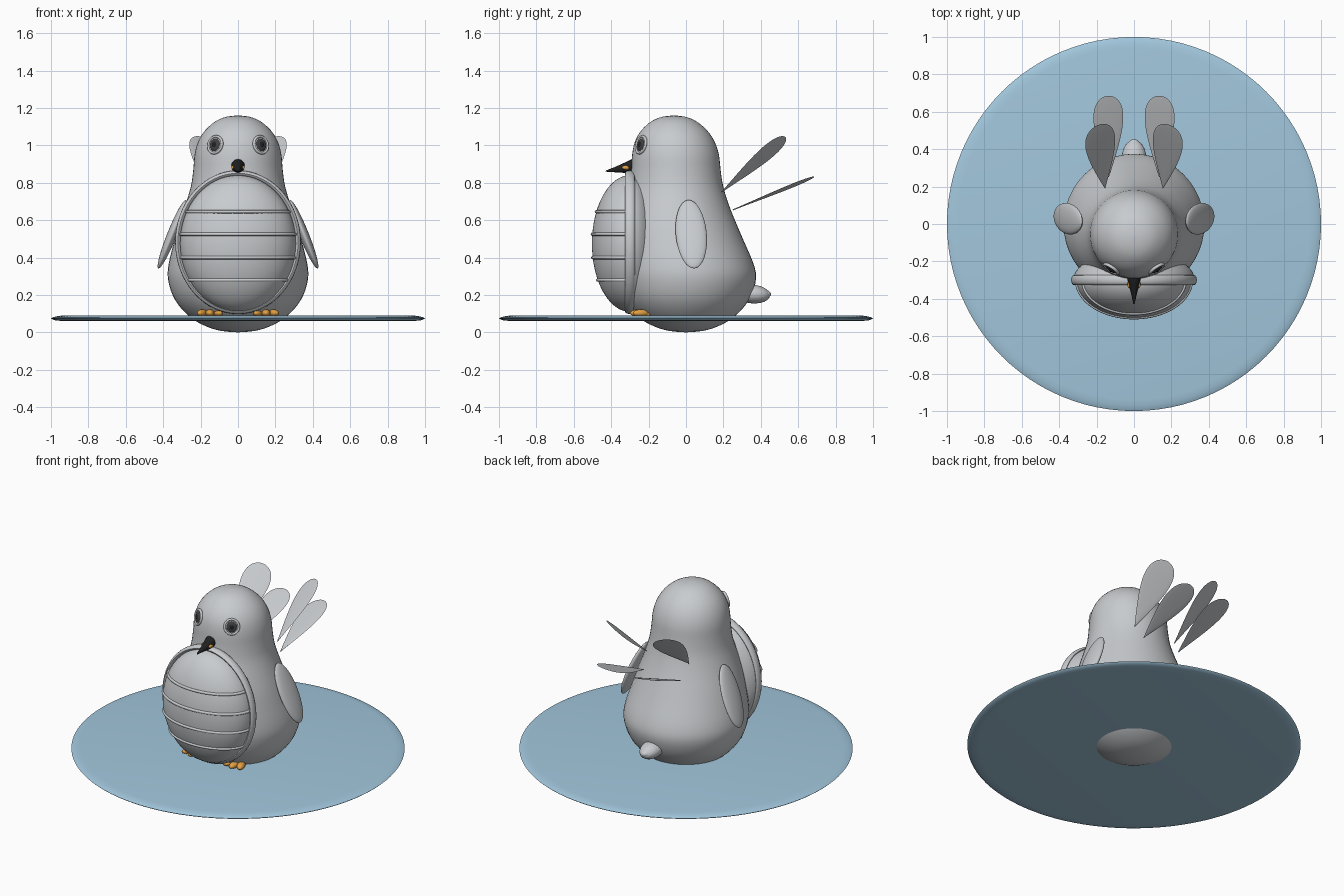
import bpy, bmesh, math
from mathutils import Matrix, Vector, Euler

if "Cube" in bpy.data.objects:
    bpy.data.objects.remove(bpy.data.objects["Cube"])

TAU = 2 * math.pi


def material(name, rgb):
    m = bpy.data.materials.new(name)
    m.diffuse_color = (*rgb, 1)
    m.use_nodes = True
    m.node_tree.nodes["Principled BSDF"].inputs["Base Color"].default_value = m.diffuse_color
    return m


GREY = material("pale_grey", (0.58, 0.60, 0.62))
BLUE = material("ice_blue", (0.36, 0.57, 0.72))
ORANGE = material("orange", (0.78, 0.36, 0.06))
BLACK = material("near_black", (0.015, 0.015, 0.015))
DARK = material("charcoal", (0.05, 0.05, 0.055))


def surface(name, f, nu, nv, mat, matrix=Matrix(), angle=50, solid=True):
    """Mesh from f(u, v), u and v in 0..1; touching seams are welded."""
    bm = bmesh.new()
    g = [[bm.verts.new(f(i / nu, j / nv)) for j in range(nv + 1)] for i in range(nu + 1)]
    for i in range(nu):
        for j in range(nv):
            bm.faces.new((g[i][j], g[i + 1][j], g[i + 1][j + 1], g[i][j + 1]))
    bmesh.ops.remove_doubles(bm, verts=bm.verts, dist=1e-5)
    if solid:
        bmesh.ops.recalc_face_normals(bm, faces=bm.faces)
    bm.transform(matrix)
    me = bpy.data.meshes.new(name)
    bm.to_mesh(me)
    bm.free()
    me.materials.append(mat)
    ob = bpy.data.objects.new(name, me)
    bpy.context.collection.objects.link(ob)
    bpy.ops.object.select_all(action='DESELECT')
    ob.select_set(True)
    bpy.context.view_layer.objects.active = ob
    bpy.ops.object.shade_smooth_by_angle(angle=math.radians(angle))
    return ob


def loft(name, rows, mat, n=48, steps=3, angle=50):
    """Smooth stack of circles; rows are (centre y, z, radius)."""
    def at(u):
        x = u * (len(rows) - 1)
        i = min(int(x), len(rows) - 2)
        t = x - i
        p = [Vector(rows[max(0, min(len(rows) - 1, i + k))]) for k in (-1, 0, 1, 2)]
        return 0.5 * (2 * p[1] + (p[2] - p[0]) * t + (2 * p[0] - 5 * p[1] + 4 * p[2] - p[3]) * t * t
                      + (3 * p[1] - p[0] - 3 * p[2] + p[3]) * t ** 3)

    def f(u, v):
        y, z, r = at(u)
        return r * math.sin(TAU * v), y + r * math.cos(TAU * v), z
    return surface(name, f, (len(rows) - 1) * steps, n, mat, angle=angle)


def ellipsoid(name, loc, size, mat, rot=(0, 0, 0), n=24, matrix=None):
    def f(u, v):
        s = math.sin(math.pi * u)
        return (size[0] * s * math.cos(TAU * v), size[1] * s * math.sin(TAU * v),
                size[2] * math.cos(math.pi * u))
    m = matrix or Matrix.Translation(loc) @ Euler([math.radians(a) for a in rot]).to_matrix().to_4x4()
    return surface(name, f, n // 2, n, mat, m)


def ring(name, rx, ry, tube, depth, mat, matrix, n=64):
    """Oval hoop in the local XY plane."""
    def f(u, v):
        a, b = TAU * u, TAU * v
        k = tube * math.cos(b)
        return (rx + k) * math.cos(a), (ry + k) * math.sin(a), depth * math.sin(b)
    return surface(name, f, n, 12, mat, matrix)


# Ice disc with rounded rim
rim = [(0, .06), (.93, .06), (.975, .064), (.995, .071), (1, .076), (.99, .081), (.97, .086), (.94, .09), (0, .09)]


def disc(u, v):
    r, z = rim[round(u * (len(rim) - 1))]
    return r * math.cos(TAU * v), r * math.sin(TAU * v), z


surface("ice_disc", disc, len(rim) - 1, 96, BLUE)

# Body and head in one piece
loft("body", [(0, 0, 0), (0, .008, .09), (0, .03, .165), (0, .07, .24), (0, .13, .305),
              (0, .20, .35), (0, .29, .375), (-.01, .37, .37), (-.03, .48, .343), (-.045, .58, .315),
              (-.052, .68, .282), (-.053, .78, .252), (-.054, .87, .239), (-.056, .95, .232),
              (-.06, 1.02, .213), (-.063, 1.08, .176), (-.065, 1.13, .118), (-.065, 1.153, .06),
              (-.065, 1.16, 0)], GREY)

# Tail stub
ellipsoid("tail", (0, .355, .205), (.065, .095, .05), GREY, (-5, 0, 0))
ellipsoid("tail_tip", (0, .41, .208), (.035, .045, .024), GREY, (-8, 0, 0))

# Shell: domed front, shallower back, rim and bands
SY, SZ = -.3, .475


def half_dome(rx, rz, depth):
    def f(u, v):
        s, c = math.sin(math.pi / 2 * u), math.cos(math.pi / 2 * u)
        return rx * s * math.cos(TAU * v), SY + depth * c, SZ + rz * s * math.sin(TAU * v)
    return f


surface("shell_front", half_dome(.31, .365, -.203), 20, 64, GREY)
surface("shell_back", half_dome(.325, .375, .16), 14, 64, GREY)
ring("shell_rim", .321, .369, .015, .027, GREY,
     Matrix.Translation((0, SY, SZ + .007)) @ Matrix.Rotation(math.pi / 2, 4, 'X'))


def band(z):
    k = math.sqrt(1 - ((z - SZ) / .365) ** 2)

    def f(u, v):
        a, b = math.pi * (u - .5), TAU * v
        e = .009 * math.cos(b)
        return ((.31 * k + e) * math.sin(a), SY - (.203 * k + e) * math.cos(a),
                z + .009 * math.sin(b))
    return f


for z in (.28, .40, .525, .645):
    surface("shell_band", band(z), 40, 8, GREY)


# Teardrop feather: pointed at the root, round at the end
def feather(name, root, tip, half_width, roll, s):
    a, b = Vector(root), Vector(tip)
    d = b - a
    side = Vector((1, 0, 0))
    side = (side - d.normalized() * side.dot(d.normalized())).normalized()
    up = side.cross(d.normalized())
    r = math.radians(roll)
    w = side * math.cos(r) + up * math.sin(r)
    thick = w.cross(d.normalized()) * .003

    def f(u, v):
        t = 1 - (1 - u) ** 2 if u > .5 else 1.5 * u
        width = half_width * 1.32 * t ** .95 * math.sqrt(max(0, 1 - t ** 3.2))
        p = a + d * t + w * width * math.cos(TAU * v) + thick * math.sin(TAU * v) * (1 - t ** 8)
        return s * p.x, p.y, p.z
    surface(name, f, 28, 16, GREY, angle=80)


for s in (-1, 1):
    feather("upper_feather", (.155, .19, .75), (.19, .53, 1.045), .112, 25, s)
    feather("lower_feather", (.135, .25, .655), (.138, .685, .832), .103, 7, s)

    # Flipper
    ellipsoid("flipper", (s * .352, .028, .525), (.026, .083, .198), GREY, (5, -22 * s, 0), 32)

    # Eye: hoop, pale bed, charcoal iris, black pupil
    n = Vector((s * .54, -.82, .22)).normalized()
    zx = Vector((0, 0, 1)).cross(n).normalized()
    frame = Matrix((zx, n.cross(zx), n)).transposed().to_4x4()
    frame.translation = (s * .122, -.24, 1.003)
    ring("eye_hoop", .043, .046, .007, .009, GREY, frame, 32)
    ellipsoid("eye_bed", None, (.042, .045, .006), GREY, matrix=frame)
    ellipsoid("eye_iris", None, (.034, .037, .012), DARK, matrix=frame)
    ellipsoid("eye_pupil", None, (.018, .02, .016), BLACK, matrix=frame)

    # Orange patch on the side of the beak
    ellipsoid("beak_patch", (s * .021, -.313, .881), (.012, .03, .012), ORANGE, (0, 0, s * 14))

    # Foot: pad and three toes
    ellipsoid("foot_pad", (s * .15, -.215, .1), (.05, .05, .024), ORANGE, n=16)
    for k in (-1, 0, 1):
        ellipsoid("toe", (s * .15 + k * .04, -.25 + abs(k) * .012, .103), (.024, .05, .02),
                  ORANGE, (0, 0, k * 22), 16)

# Beak: tapered and drooping to a point
beak_rows = [(-.25, .892, 0), (-.26, .892, .036), (-.29, .89, .036), (-.33, .88, .027),
             (-.38, .87, .014), (-.425, .863, .004), (-.43, .862, 0)]


def beak(u, v):
    y, z, r = beak_rows[round(u * (len(beak_rows) - 1))]
    return r * math.cos(TAU * v), y, z + r * math.sin(TAU * v)


surface("beak", beak, len(beak_rows) - 1, 20, BLACK)
